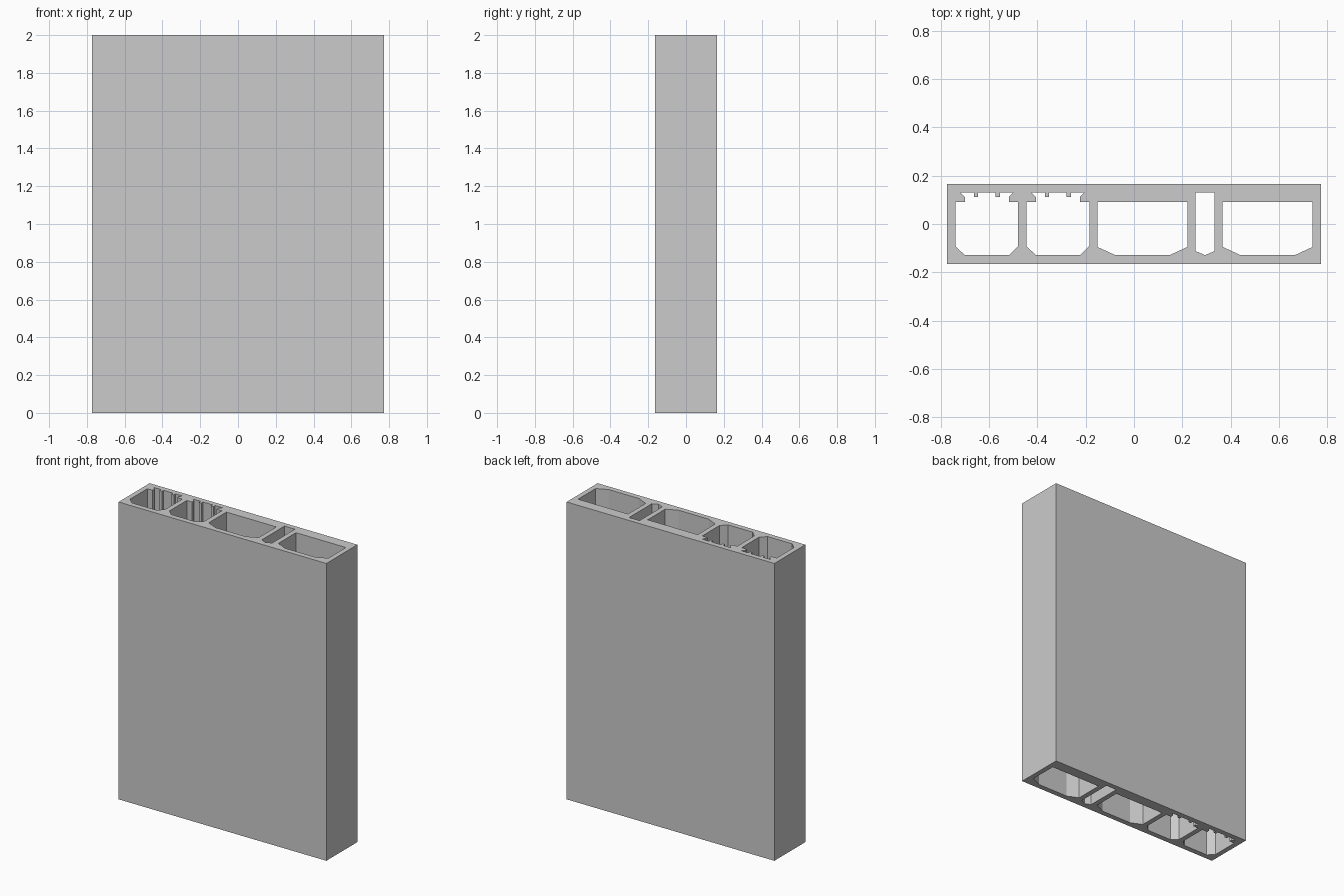
import bpy
import bmesh

if "Cube" in bpy.data.objects:
    bpy.data.objects.remove(bpy.data.objects["Cube"])

HEIGHT = 2.0
HALF_W, HALF_D = 0.773, 0.165
FRONT, SHELF, BACK = -0.129, 0.092, 0.130   # inner y levels


def mirrored(half, cx):
    """Close a right-hand half outline (bottom to top) by mirroring it about x = cx."""
    right = [(cx + x, y) for x, y in half]
    left = [(cx - x, y) for x, y in reversed(half) if x > 1e-6]
    return right + left


# Chamber with two retaining lips and two small ribs on the back wall
slotted = [(0.091, FRONT), (0.130, -0.092), (0.130, SHELF), (0.091, SHELF),
           (0.091, 0.112), (0.109, BACK),
           (0.054, BACK), (0.054, 0.111), (0.036, 0.111), (0.036, BACK)]
# Wide plain chamber with chamfered front corners
wide = [(0.112, FRONT), (0.186, -0.095), (0.186, SHELF)]
# Narrow deep slot with a shallow pointed front
narrow = [(0.0, FRONT), (0.039, -0.112), (0.039, BACK)]

outline = mirrored([(HALF_W, -HALF_D), (HALF_W, HALF_D)], 0)
loops = [outline,
         mirrored(slotted, -0.609), mirrored(slotted, -0.315),
         mirrored(wide, 0.035), mirrored(narrow, 0.294), mirrored(wide, 0.553)]

# Fill the cross-section, then extrude it upward
bm = bmesh.new()
for pts in loops:
    vs = [bm.verts.new((x, y, 0)) for x, y in pts]
    for a, b in zip(vs, vs[1:] + vs[:1]):
        bm.edges.new((a, b))
bmesh.ops.triangle_fill(bm, use_beauty=True, use_dissolve=False,
                        edges=bm.edges[:], normal=(0, 0, 1))
ext = bmesh.ops.extrude_face_region(bm, geom=bm.faces[:])
top = [g for g in ext["geom"] if isinstance(g, bmesh.types.BMVert)]
bmesh.ops.translate(bm, verts=top, vec=(0, 0, HEIGHT))
bmesh.ops.recalc_face_normals(bm, faces=bm.faces[:])

mesh = bpy.data.meshes.new("hollow_panel")
bm.to_mesh(mesh)
bm.free()
panel = bpy.data.objects.new("hollow_panel", mesh)
bpy.context.collection.objects.link(panel)
